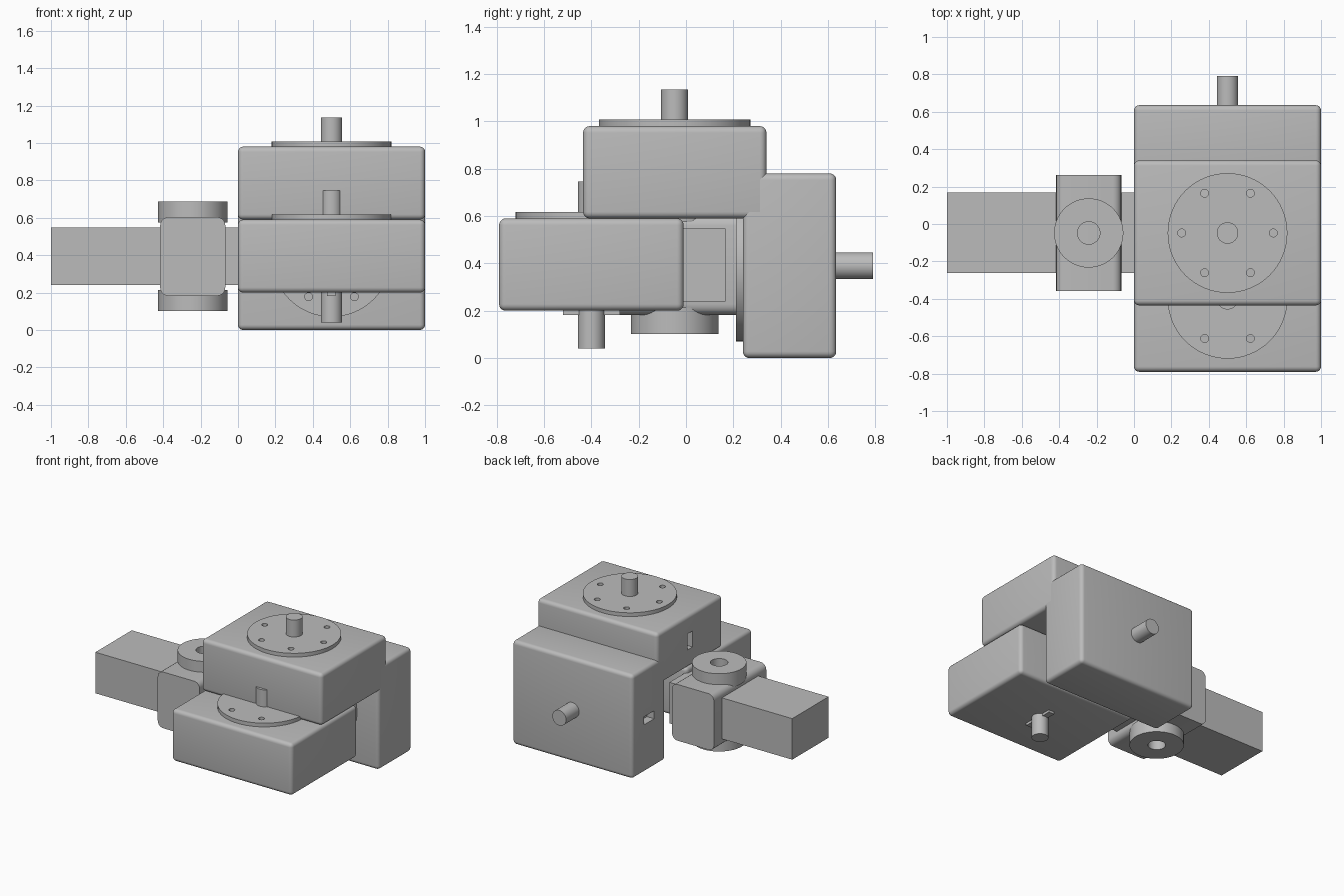
import bpy
import bmesh
import math
from mathutils import Matrix, Vector

old = bpy.data.objects.get("Cube")
if old:
    bpy.data.objects.remove(old, do_unlink=True)

grey = bpy.data.materials.new("plain grey")
grey.use_nodes = True
grey.diffuse_color = (0.5, 0.5, 0.5, 1)
grey.node_tree.nodes["Principled BSDF"].inputs["Base Color"].default_value = (0.5, 0.5, 0.5, 1)

TURN = {"z": Matrix.Identity(4), "y": Matrix.Rotation(math.pi / 2, 4, "X")}


def finish(name, bm):
    mesh = bpy.data.meshes.new(name)
    bm.to_mesh(mesh)
    bm.free()
    mesh.materials.append(grey)
    obj = bpy.data.objects.new(name, mesh)
    bpy.context.collection.objects.link(obj)
    return obj


def smooth(obj):
    bpy.ops.object.select_all(action="DESELECT")
    obj.select_set(True)
    bpy.context.view_layer.objects.active = obj
    bpy.ops.object.shade_smooth_by_angle(angle=math.radians(35))


def box(name, low, high, radius=0, along=None):
    """Box between two corners; rounds all edges, or only those along one axis."""
    low, high = Vector(low), Vector(high)
    bm = bmesh.new()
    bmesh.ops.create_cube(bm, size=1)
    bmesh.ops.scale(bm, vec=high - low, verts=bm.verts)
    bmesh.ops.translate(bm, vec=(low + high) / 2, verts=bm.verts)
    if radius:
        edges = [e for e in bm.edges if along is None
                 or abs((e.verts[0].co - e.verts[1].co).normalized()[along]) > 0.9]
        bmesh.ops.bevel(bm, geom=edges, offset=radius, segments=5,
                        profile=0.5, affect="EDGES")
    return finish(name, bm)


def add_rod(bm, centre, radius, length, axis, sides):
    bmesh.ops.create_cone(bm, cap_ends=True, segments=sides, radius1=radius,
                          radius2=radius, depth=length,
                          matrix=Matrix.Translation(centre) @ TURN[axis])


def rod(name, centre, radius, length, axis="z", sides=64):
    bm = bmesh.new()
    add_rod(bm, centre, radius, length, axis, sides)
    return finish(name, bm)


def cut(obj, cutter):
    cutter.hide_render = True
    cutter.hide_viewport = True
    mod = obj.modifiers.new("cut", "BOOLEAN")
    mod.operation = "DIFFERENCE"
    mod.solver = "EXACT"
    mod.object = cutter
    bpy.context.view_layer.objects.active = obj
    obj.select_set(True)
    bpy.ops.object.modifier_apply(modifier=mod.name)
    bpy.data.objects.remove(cutter, do_unlink=True)


def flange(name, centre, axis):
    """Thin round plate with a ring of six screw holes."""
    plate = rod(name, centre, 0.32, 0.03, axis)
    bm = bmesh.new()
    for i in range(6):
        a = i * math.pi / 3
        offset = TURN[axis] @ Vector((math.cos(a), math.sin(a), 0)) * 0.245
        add_rod(bm, Vector(centre) + offset, 0.021, 0.1, axis, 20)
    cut(plate, finish(name + "_holes", bm))
    smooth(plate)


def motor(name, low, high, slot):
    """Rounded housing with a small cable slot in its right side."""
    body = box(name + "_motor", low, high, 0.028)
    mid = (Vector(low) + Vector(high)) / 2
    mid.x = 0
    half = Vector(slot) / 2
    cut(body, box(name + "_slot", mid - half, mid + half))
    smooth(body)


# Three motor housings
motor("top", (0, -0.435, 0.59), (1, 0.34, 0.98), (0.12, 0.06, 0.12))
motor("front", (0, -0.79, 0.2), (1, -0.01, 0.59), (0.12, 0.06, 0.12))
motor("back", (0, 0.24, 0), (1, 0.635, 0.78), (0.12, 0.12, 0.06))

# Mounting flanges
flange("top_flange", (0.5, -0.048, 0.993), "z")
flange("front_flange", (0.5, -0.4, 0.603), "z")
flange("back_flange", (0.5, 0.227, 0.39), "y")

# Output shafts
smooth(rod("top_shaft", (0.5, -0.048, 1.035), 0.057, 0.2))
smooth(rod("front_shaft", (0.5, -0.4, 0.393), 0.057, 0.705))
smooth(rod("back_shaft", (0.5, 0.69, 0.39), 0.057, 0.2, "y"))
box("front_shaft_key", (0.475, -0.52, 0.182), (0.522, -0.28, 0.21))

# Arm and its joint housing
box("arm", (-1, -0.263, 0.24), (0.02, 0.168, 0.548))
smooth(box("joint_housing", (-0.416, -0.358, 0.182), (-0.068, 0.263, 0.604), 0.045, along=1))

# Bearing bosses with a central bore
for name, z in (("lower_boss", 0.158), ("upper_boss", 0.63)):
    boss = rod(name, (-0.242, -0.048, z), 0.185, 0.112)
    cut(boss, rod(name + "_bore", (-0.242, -0.048, z), 0.06, 0.3))
    smooth(boss)
